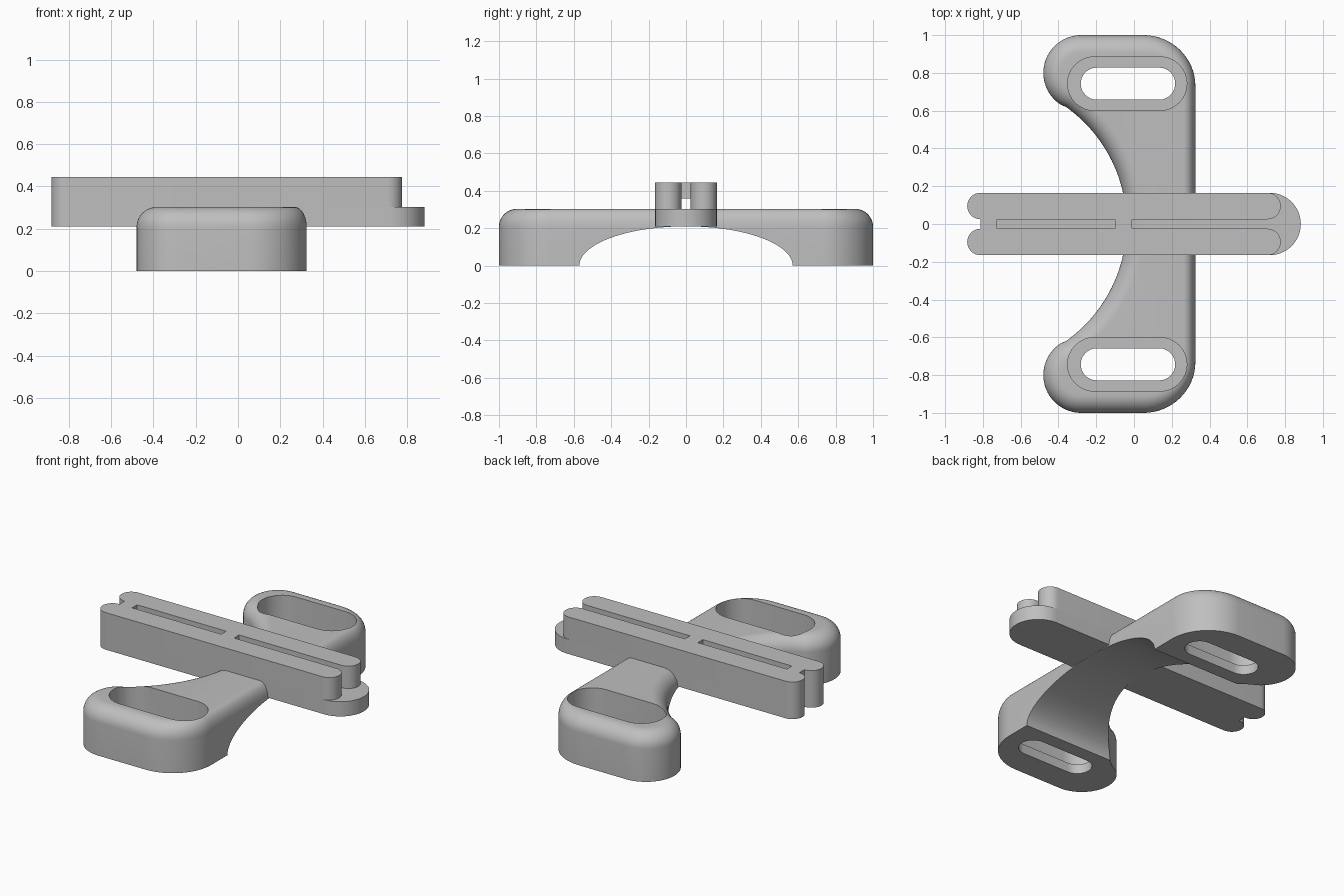
import bpy, bmesh
from math import sin, cos, pi, atan2, asin, sqrt

cube = bpy.data.objects.get("Cube")
if cube:
    bpy.data.objects.remove(cube, do_unlink=True)

grey = bpy.data.materials.new("plain grey")
grey.use_nodes = True
grey.diffuse_color = (0.52, 0.52, 0.52, 1)
grey.node_tree.nodes["Principled BSDF"].inputs["Base Color"].default_value = (0.52, 0.52, 0.52, 1)


def arc(cx, cy, rx, ry, start, end, n=16):
    """Points along an elliptical arc."""
    steps = [start + (end - start) * i / n for i in range(n + 1)]
    return [(cx + rx * cos(a), cy + ry * sin(a)) for a in steps]


def loft(name, layers):
    """Solid skinned through (outline, z) layers from bottom to top."""
    bm = bmesh.new()
    rings = [[bm.verts.new((x, y, z)) for x, y in pts] for pts, z in layers]
    for low, high in zip(rings, rings[1:]):
        for i in range(len(low)):
            j = (i + 1) % len(low)
            bm.faces.new((low[i], low[j], high[j], high[i]))
    bm.faces.new(rings[0][::-1])
    bm.faces.new(rings[-1])
    bmesh.ops.recalc_face_normals(bm, faces=bm.faces)
    mesh = bpy.data.meshes.new(name)
    bm.to_mesh(mesh)
    bm.free()
    mesh.materials.append(grey)
    ob = bpy.data.objects.new(name, mesh)
    bpy.context.collection.objects.link(ob)
    return ob


def prism(name, pts, z0, z1):
    return loft(name, [(pts, z0), (pts, z1)])


def stadium(x0, x1, cy, r):
    return (arc(x1 - r, cy, r, r, -pi / 2, pi / 2)
            + arc(x0 + r, cy, r, r, pi / 2, 3 * pi / 2))


def box(x0, x1, y):
    return [(x0, -y), (x1, -y), (x1, y), (x0, y)]


def cut(target, cutter):
    mod = target.modifiers.new("cut", "BOOLEAN")
    mod.operation = "DIFFERENCE"
    mod.solver = "EXACT"
    mod.object = cutter
    cutter.hide_render = True
    cutter.hide_viewport = False


def smooth(ob):
    bpy.ops.object.select_all(action="DESELECT")
    bpy.context.view_layer.objects.active = ob
    ob.select_set(True)
    bpy.ops.object.shade_smooth_by_angle(angle=0.6)


# Bracket: two lobed feet joined by a waist with a concave side
WAIST_X, WAIST_R = -0.8, 0.76
LOBE_X, LOBE_Y, LOBE_R = -0.28, 0.8, 0.2


def bracket_outline(d):
    """Bracket outline inset by d."""
    tangent = atan2(LOBE_Y, LOBE_X - WAIST_X)
    r = LOBE_R - d
    corner = arc(0.05, 0.73, 0.275 - 0.6 * d, 0.27 - d, 0, pi / 2)
    lobe = arc(LOBE_X, LOBE_Y, r, r, pi / 2, pi + tangent, 24)
    waist = arc(WAIST_X, 0, WAIST_R + d, WAIST_R + d, tangent, 0, 24)
    half = corner + lobe + waist[1:]
    return half + [(x, -y) for x, y in half[-2::-1]]


FILLET, TOP = 0.095, 0.303
layers = [(bracket_outline(0), 0)]
for i in range(11):
    a = pi / 2 * i / 10
    layers.append((bracket_outline(FILLET * (1 - cos(a))), TOP - FILLET + FILLET * sin(a)))
bracket = loft("bracket", layers)

# Arch beneath the waist
cutters = []
arch = prism("arch_cutter", arc(0, 0, 0.57, 0.21, 0, 2 * pi, 96)[:-1], -1, 1)
arch.rotation_euler = (pi / 2, 0, pi / 2)
cutters.append(arch)

# Deep recesses with narrower through slots in the feet
for side, label in ((1, "back"), (-1, "front")):
    y = side * 0.743
    cutters.append(prism(label + "_recess_cutter", stadium(-0.352, 0.28, y, 0.142), 0.06, 0.5))
    cutters.append(prism(label + "_slot_cutter", stadium(-0.282, 0.218, y, 0.085), -0.1, 0.4))
for c in cutters:
    cut(bracket, c)

# Apply the cuts and drop the helpers
bpy.context.view_layer.update()
cut_mesh = bpy.data.meshes.new_from_object(
    bracket.evaluated_get(bpy.context.evaluated_depsgraph_get()))
bracket.modifiers.clear()
bracket.data = cut_mesh
for c in cutters:
    bpy.data.objects.remove(c, do_unlink=True)
smooth(bracket)

# Cross bar base: round nose at one end, two lobes with a notch at the other
HALF, GAP, LEFT, NOTCH = 0.165, 0.025, -0.883, -0.812
r = (HALF - GAP) / 2
mid = (HALF + GAP) / 2
base_pts = arc(0.883 - HALF, 0, HALF, HALF, -pi / 2, pi / 2, 32)
base_pts += arc(LEFT + r, mid, r, r, pi / 2, 3 * pi / 2)
base_pts += [(NOTCH + 0.004, GAP), (NOTCH + 0.004, -GAP)]
base_pts += arc(LEFT + r, -mid, r, r, pi / 2, 3 * pi / 2)
smooth(prism("bar_base", base_pts, 0.21, 0.303))

# Twin rails with rounded ends, and the bridges across the channel
for side, label in ((1, "back"), (-1, "front")):
    smooth(prism(label + "_rail", stadium(LEFT, 0.777, side * mid, r), 0.303, 0.445))
prism("end_bridge", box(NOTCH, -0.725, GAP), 0.36, 0.445)
prism("middle_bridge", box(-0.1, -0.01, GAP), 0.36, 0.445)
